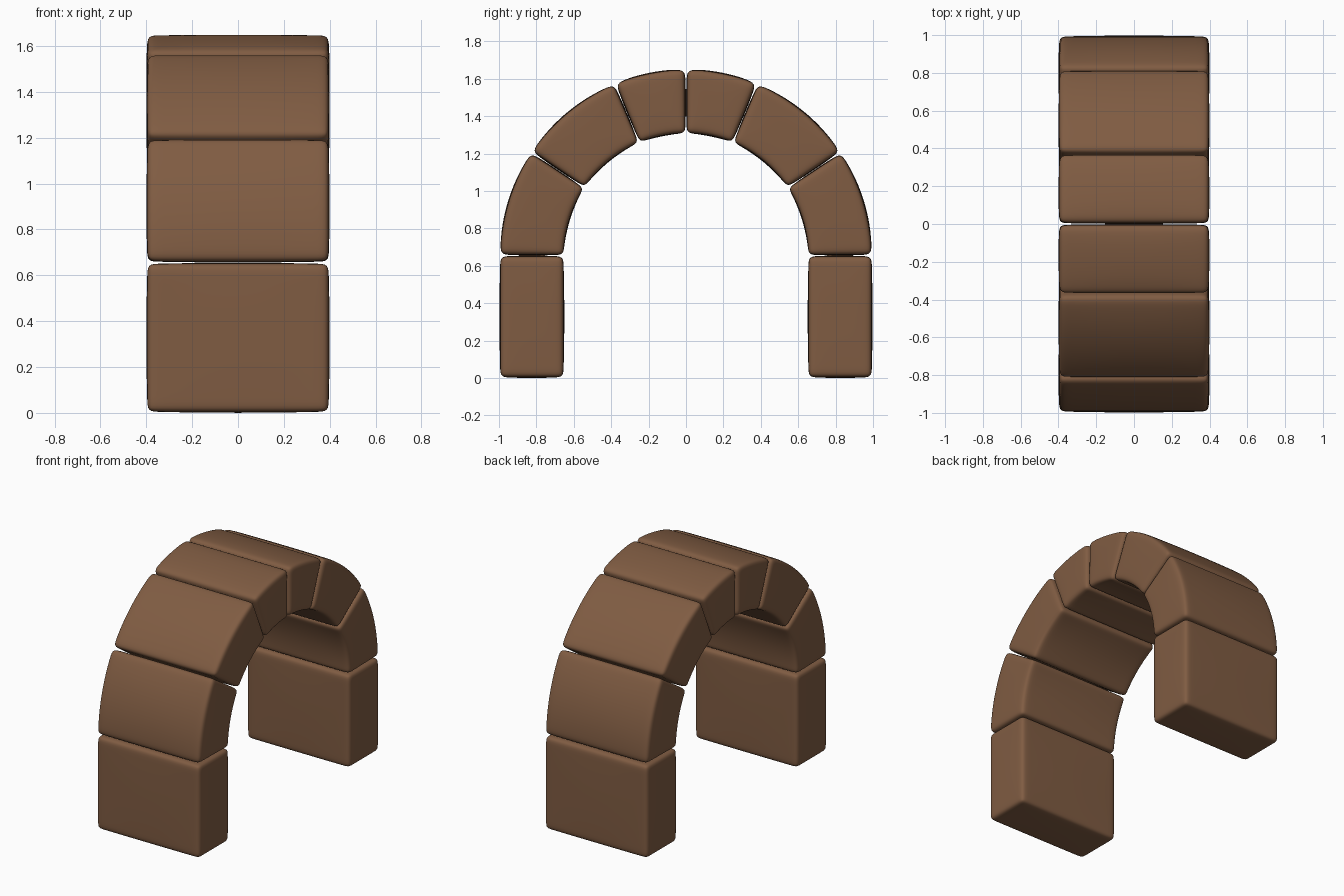
import bpy, bmesh, math

if "Cube" in bpy.data.objects:
    bpy.data.objects.remove(bpy.data.objects["Cube"])

BASE = 0.655          # height of the legs and centre of the arc
R0, R1 = 0.65, 0.998  # inner and outer radius
HALF_X = 0.4          # half depth of the arch
EDGE = 0.055          # distance of the support loops from the edges
BULGE = 0.006         # soft pillow swelling of each face

mat = bpy.data.materials.new("brown clay")
mat.diffuse_color = (0.215, 0.107, 0.055, 1)
mat.use_nodes = True
mat.node_tree.nodes["Principled BSDF"].inputs["Base Color"].default_value = mat.diffuse_color


def station(s, half):
    """Move evenly spaced grid stations so that the outer loop sits near the edge."""
    k = round(abs(s) * 3)
    val = (0, half * 0.42, half - EDGE, half)[k]
    return math.copysign(val, s)


def block(name, half, place):
    """Soft rounded block: gridded cube, pillowed, placed by a mapping function."""
    bm = bmesh.new()
    bmesh.ops.create_cube(bm, size=2)
    bmesh.ops.subdivide_edges(bm, edges=bm.edges[:], cuts=5, use_grid_fill=True)
    for v in bm.verts:
        s = tuple(v.co)
        p = [station(s[i], half[i]) for i in range(3)]
        for i in range(3):
            if abs(s[i]) > 0.99:
                m = max(abs(p[j]) / half[j] for j in range(3) if j != i)
                p[i] -= math.copysign(BULGE * m * m, s[i])
        v.co = place(*p)
    bmesh.ops.recalc_face_normals(bm, faces=bm.faces[:])
    for f in bm.faces:
        f.smooth = True
    me = bpy.data.meshes.new(name)
    bm.to_mesh(me)
    bm.free()
    me.materials.append(mat)
    ob = bpy.data.objects.new(name, me)
    bpy.context.collection.objects.link(ob)
    sub = ob.modifiers.new("round", 'SUBSURF')
    sub.levels = sub.render_levels = 2
    return ob


RM, RH = (R0 + R1) / 2, (R1 - R0) / 2

for side, label in ((1, "back"), (-1, "front")):
    # straight leg
    block(label + "_leg", (HALF_X, RH, BASE / 2),
          lambda x, r, z: (x, side * (RM + r), BASE / 2 + z))

    # curved arch stones
    for name, a0, a1 in (("lower", 0, 33.75), ("middle", 33.75, 67.5), ("top", 67.5, 90)):
        mid = math.radians((a0 + a1) / 2)
        half_len = math.radians(a1 - a0) / 2 * RM

        def bend(x, r, t):
            a = mid + t / RM
            return (x, side * (RM + r) * math.cos(a), BASE + (RM + r) * math.sin(a))

        block(f"{label}_{name}_stone", (HALF_X, RH, half_len), bend)
